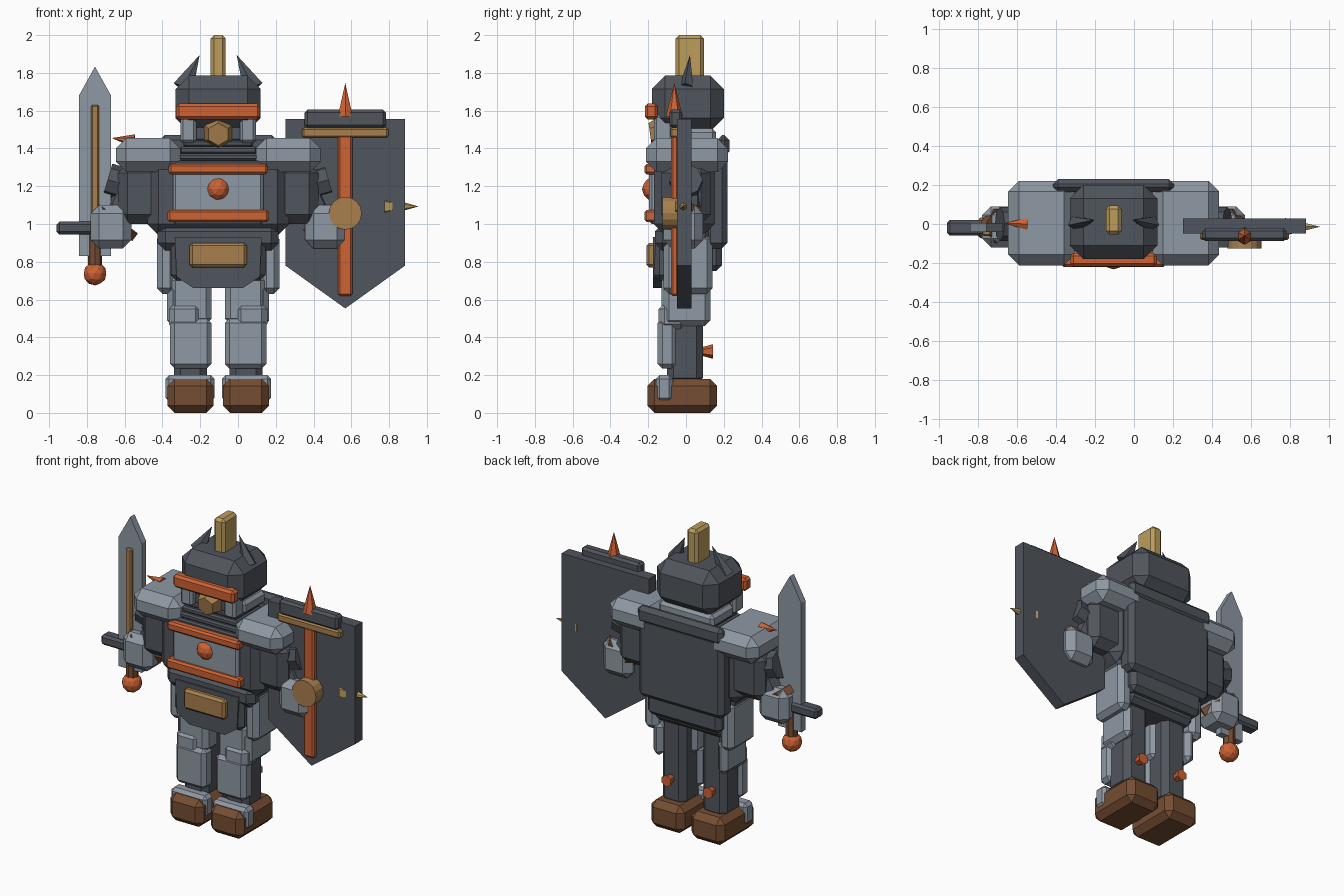
import bpy, bmesh, math
from mathutils import Vector, Matrix

if "Cube" in bpy.data.objects:
    bpy.data.objects.remove(bpy.data.objects["Cube"])

CX = -0.105  # body symmetry plane


def material(name, r, g, b):
    m = bpy.data.materials.new(name)
    lin = [((c / 255 + 0.055) / 1.055) ** 2.4 for c in (r, g, b)]
    m.diffuse_color = (*lin, 1)
    m.use_nodes = True
    m.node_tree.nodes["Principled BSDF"].inputs["Base Color"].default_value = m.diffuse_color
    return m


STEEL = material("light_steel", 142, 152, 163)
DARK = material("dark_steel", 80, 85, 93)
ORANGE = material("orange", 205, 98, 52)
BROWN = material("brown_leather", 117, 77, 50)
TAN = material("tan_brass", 168, 128, 78)
GOLD = material("pale_gold", 188, 158, 92)


def finish(name, bm, mat):
    bmesh.ops.recalc_face_normals(bm, faces=bm.faces)
    me = bpy.data.meshes.new(name)
    bm.to_mesh(me)
    bm.free()
    me.materials.append(mat)
    ob = bpy.data.objects.new(name, me)
    bpy.context.collection.objects.link(ob)
    return ob


def box(name, mat, x, y, z, bevel=0.0, tilt=0.0, taper=1.0):
    """Chamfered box from ranges; taper narrows the bottom in x."""
    bm = bmesh.new()
    bmesh.ops.create_cube(bm, size=1)
    x, y, z = sorted(x), sorted(y), sorted(z)
    size = Vector((x[1] - x[0], y[1] - y[0], z[1] - z[0]))
    mid = Vector((sum(x) / 2, sum(y) / 2, sum(z) / 2))
    for v in bm.verts:
        k = taper if v.co.z < 0 else 1
        v.co = Vector((v.co.x * size.x * k, v.co.y * size.y, v.co.z * size.z))
    if bevel:
        bmesh.ops.bevel(bm, geom=bm.edges[:], offset=bevel, segments=1, affect='EDGES')
    bm.transform(Matrix.Translation(mid) @ Matrix.Rotation(tilt, 4, 'Y'))
    return finish(name, bm, mat)


def cone(name, mat, a, b, r1, r2=0.0, sides=6, flat=1.0):
    """Cone or cylinder between two points; flat squashes it along y."""
    a, b = Vector(a), Vector(b)
    bm = bmesh.new()
    bmesh.ops.create_cone(bm, cap_ends=True, segments=sides, radius1=r1, radius2=r2,
                          depth=(b - a).length)
    rot = (b - a).to_track_quat('Z', 'Y').to_matrix().to_4x4()
    bm.transform(Matrix.Diagonal((1, flat, 1, 1)) @ rot)
    bm.transform(Matrix.Translation((a + b) / 2))
    return finish(name, bm, mat)


def ball(name, mat, c, r):
    bm = bmesh.new()
    bmesh.ops.create_icosphere(bm, subdivisions=2, radius=r, matrix=Matrix.Translation(c))
    return finish(name, bm, mat)


def plate(name, mat, pts, y0, y1):
    """Extrude an x-z outline along y."""
    bm = bmesh.new()
    f = bm.faces.new([bm.verts.new((px, y0, pz)) for px, pz in pts])
    ext = bmesh.ops.extrude_face_region(bm, geom=[f])
    verts = [e for e in ext['geom'] if isinstance(e, bmesh.types.BMVert)]
    bmesh.ops.translate(bm, verts=verts, vec=(0, y1 - y0, 0))
    return finish(name, bm, mat)


def mid(half):
    return (CX - half, CX + half)


# Torso
box("torso", DARK, mid(.375), (-.17, .15), (.94, 1.36), .06)
box("chest_plate", STEEL, mid(.24), (-.195, -.1), (1.0, 1.3), .015)
box("upper_chest_band", ORANGE, mid(.262), (-.22, -.14), (1.262, 1.318), .012)
box("lower_chest_band", ORANGE, mid(.268), (-.22, -.14), (1.01, 1.075), .012)
ball("chest_orb", ORANGE, (CX, -.17, 1.185), .063)
for i, half in enumerate((.24, .22, .205, .185)):
    box("collar_step", DARK, mid(half), (-.175 + i * .015, .12), (1.3 + i * .036, 1.337 + i * .036), .01)
box("gorget", STEEL, mid(.2), (-.07, .16), (1.42, 1.505), .02)
box("back_plate", DARK, mid(.31), (.1, .22), (.87, 1.4), .03)
box("back_collar", DARK, mid(.31), (.165, .23), (1.36, 1.47), .025)

# Waist
box("waist", DARK, mid(.32), (-.165, .14), (.86, 1.0), .04)
box("pelvis", DARK, mid(.25), (-.17, .14), (.7, .93), .03)
plate("front_skirt", DARK, [(CX - .23, .93), (CX + .23, .93), (CX + .22, .72),
                            (CX + .13, .66), (CX - .13, .66), (CX - .22, .72)], -.175, -.1)
box("rear_skirt", DARK, mid(.27), (.08, .19), (.75, .9), .03)
box("belt_buckle", TAN, mid(.152), (-.21, -.15), (.77, .9), .015)

# Head
box("helmet", DARK, mid(.225), (-.18, .2), (1.49, 1.785), .07)
box("face", DARK, mid(.17), (-.13, .13), (1.43, 1.58), .02)
box("brow_band", ORANGE, mid(.222), (-.218, -.15), (1.553, 1.637), .015)
cone("muzzle", TAN, (CX, -.19, 1.475), (CX, -.08, 1.49), .06, .105, 6)
box("crest", GOLD, mid(.04), (-.055, .095), (1.72, 2.0), .018)

# Paired parts
for s in (-1, 1):
    def X(a, b):
        return (CX + s * a, CX + s * b)
    cone("horn", DARK, (CX + s * .185, 0, 1.72), (CX + s * .098, .025, 1.895), .058, 0, 5, .7)
    box("cheek_guard", STEEL, X(.115, .2), (-.17, -.07), (1.43, 1.58), .015)
    box("shoulder_pad", STEEL, X(.2, .542), (-.212, .222), (1.275, 1.455), .055)
    box("upper_arm", DARK, X(.25, .53), (-.13, .13), (1.0, 1.32), .05)
    cone("elbow_disc", DARK, (CX + s * .5, 0, 1.21), (CX + s * .585, 0, 1.235), .088, .088, 8)
    cone("forearm", DARK, (CX + s * .46, 0, 1.17), (CX + s * .55, 0, 1.0), .09, .08, 8)
    cone("wrist_cuff", BROWN, (CX + s * .545, -.01, 1.04), (CX + s * .575, -.01, 1.0), .15, .15, 6, .68)
    box("gauntlet", STEEL, X(.46, .675), (-.12, .09), (.87, 1.1), .045)
    # Legs
    box("leg", DARK, X(.06, .235), (-.1, .09), (.15, .8), .035)
    box("thigh_guard", STEEL, X(.035, .255), (-.13, .01), (.47, .73), .03)
    box("knee_guard", STEEL, X(.09, .26), (-.145, 0), (.44, .58), .03)
    box("shin_guard", STEEL, X(.035, .255), (-.15, -.05), (.235, .5), .025)
    box("outer_thigh_guard", STEEL, X(.2, .27), (-.12, .13), (.46, .68), .03)
    box("hip_guard", STEEL, X(.225, .325), (-.12, .14), (.63, .95), .03)
    box("boot", BROWN, X(.025, .268), (-.205, .165), (0, .18), .038)
    box("boot_strap", STEEL, X(.02, .28), (-.16, -.07), (.06, .2), .02)
    cone("spur", ORANGE, (CX + s * .15, .08, .325), (CX + s * .15, .142, .325), .022, .038, 6)
cone("shoulder_spike", ORANGE, (-.55, 0, 1.44), (-.668, .005, 1.455), .035, 0, 6)

# Sword
SX = -.757
plate("sword_blade", STEEL, [(SX - .085, .83), (SX + .085, .83), (SX + .085, 1.68),
                             (SX, 1.833), (SX - .085, 1.68)], -.04, .005)
box("blade_ridge", TAN, (SX - .022, SX + .022), (-.062, -.03), (.95, 1.63), .008)
box("sword_guard", DARK, (SX - .203, SX + .19), (-.06, .02), (.945, 1.012), .014)
cone("sword_grip", BROWN, (SX, -.02, .76), (SX, -.02, .95), .038, .038, 8)
ball("sword_pommel", ORANGE, (SX, -.02, .737), .062)

# Shield
HX = .568
plate("shield", DARK, [(HX - .317, 1.555), (HX + .317, 1.555), (HX + .317, .78),
                       (HX, .553), (HX - .317, .78)], -.048, .028)
box("shield_stripe", ORANGE, (HX - .038, HX + .038), (-.08, -.04), (.62, 1.47), .01)
box("shield_trim", TAN, (HX - .228, HX + .228), (-.083, -.03), (1.457, 1.51), .01)
box("shield_top_bar", DARK, (HX - .215, HX + .215), (-.088, -.02), (1.508, 1.605), .015)
cone("shield_spike", ORANGE, (HX, -.062, 1.57), (HX, -.062, 1.747), .045, 0, 6)
cone("shield_boss", TAN, (HX, -.125, 1.057), (HX, -.04, 1.057), .087, .087, 16)
cone("shield_side_spike", GOLD, (.775, -.014, 1.093), (.955, -.014, 1.093), .052, 0, 6)
